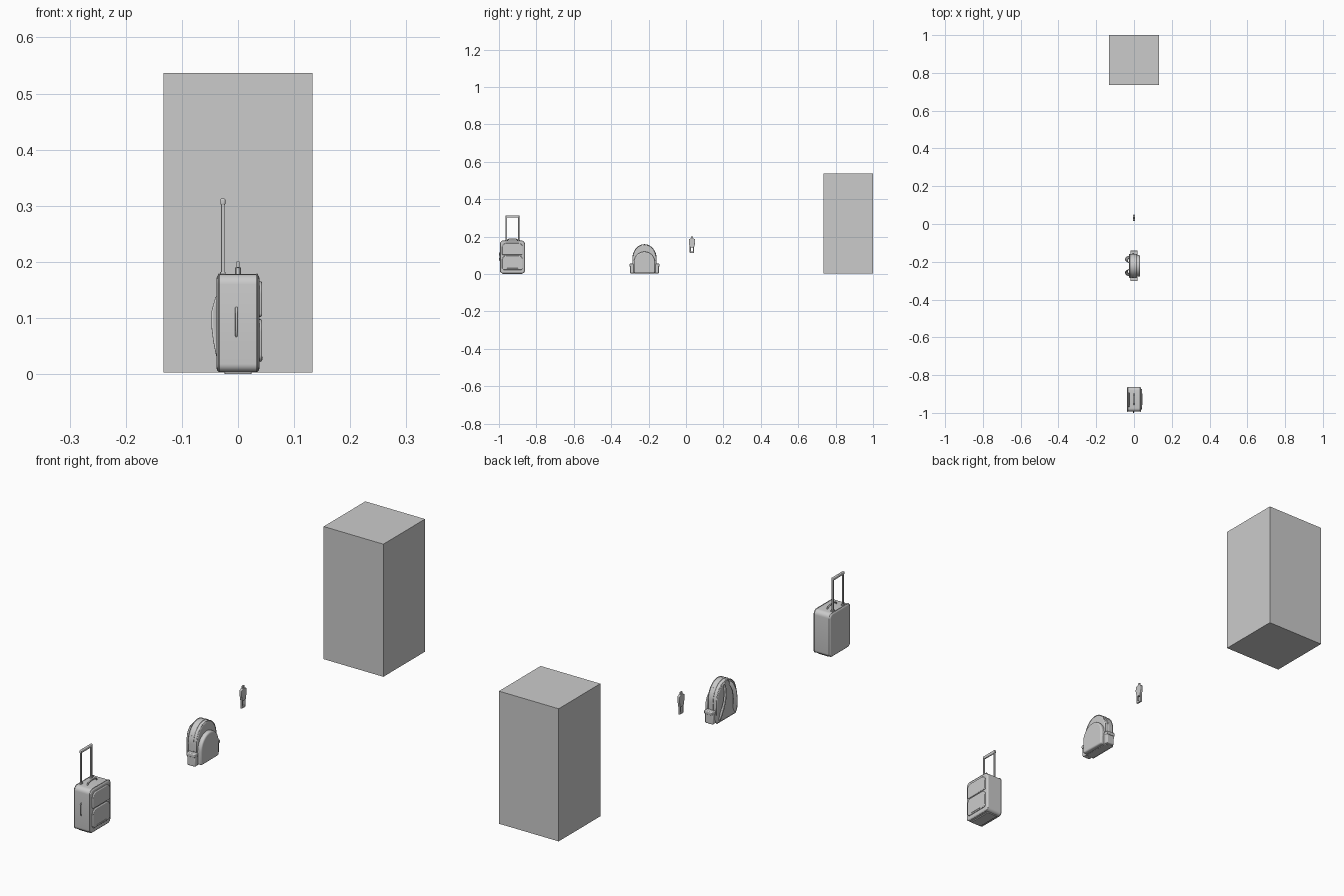
import bpy, bmesh, math
from mathutils import Vector

if "Cube" in bpy.data.objects:
    bpy.data.objects.remove(bpy.data.objects["Cube"])


def finish(name, bm, bevel=0.0, segments=3):
    bmesh.ops.recalc_face_normals(bm, faces=bm.faces)
    mesh = bpy.data.meshes.new(name)
    bm.to_mesh(mesh)
    bm.free()
    ob = bpy.data.objects.new(name, mesh)
    bpy.context.collection.objects.link(ob)
    if bevel:
        mod = ob.modifiers.new("Bevel", 'BEVEL')
        mod.width = bevel
        mod.segments = segments
        mod.limit_method = 'ANGLE'
        mod.angle_limit = math.radians(40)
        bpy.context.view_layer.objects.active = ob
        ob.select_set(True)
        bpy.ops.object.shade_smooth_by_angle(angle=math.radians(40))
        ob.select_set(False)
    return ob


def plate(name, profile, x0, x1, bevel=0.0, segments=3):
    """Extrude a (y, z) outline from x0 to x1."""
    bm = bmesh.new()
    face = bm.faces.new([bm.verts.new((x0, y, z)) for y, z in profile])
    ext = bmesh.ops.extrude_face_region(bm, geom=[face])
    verts = [v for v in ext['geom'] if isinstance(v, bmesh.types.BMVert)]
    bmesh.ops.translate(bm, vec=(x1 - x0, 0, 0), verts=verts)
    return finish(name, bm, bevel, segments)


def box(name, x, y, z, bevel=0.0):
    return plate(name, [(y[0], z[0]), (y[1], z[0]), (y[1], z[1]), (y[0], z[1])], x[0], x[1], bevel)


def rounded(y0, y1, z0, z1, r_low, r_top):
    """Rounded rectangle with separate lower and upper corner radii."""
    pts = []
    for cy, cz, r, start in ((y1 - r_low, z0 + r_low, r_low, -90), (y1 - r_top, z1 - r_top, r_top, 0),
                             (y0 + r_top, z1 - r_top, r_top, 90), (y0 + r_low, z0 + r_low, r_low, 180)):
        for i in range(7):
            a = math.radians(start + i * 15)
            pts.append((cy + r * math.cos(a), cz + r * math.sin(a)))
    return pts


def arch(cy, half, z0, spring, top):
    """Flat-bottomed outline with an elliptical top."""
    pts = [(cy - half * 0.97, z0), (cy + half * 0.97, z0)]
    for i in range(25):
        a = math.pi * i / 24
        pts.append((cy + half * math.cos(a), spring + (top - spring) * math.sin(a)))
    return pts


def tube(name, points, radius, cyclic=False, flat=None):
    """Round cord, or a flat (width, thickness) band along a path."""
    curve = bpy.data.curves.new(name, 'CURVE')
    curve.dimensions = '3D'
    curve.use_fill_caps = True
    sp = curve.splines.new('POLY')
    sp.points.add(len(points) - 1)
    for p, co in zip(sp.points, points):
        p.co = (*co, 1)
    sp.use_cyclic_u = cyclic
    sp.use_smooth = True
    if flat:
        curve.extrude, curve.bevel_depth = flat
    else:
        curve.bevel_depth = radius
    curve.bevel_resolution = 2
    ob = bpy.data.objects.new(name, curve)
    bpy.context.collection.objects.link(ob)
    return ob


# Large plain block
box("tall_block", (-0.133, 0.133), (0.735, 1.0), (0.003, 0.537))

# Suitcase body, base and front pockets
SY = -0.928
plate("suitcase_body", rounded(-0.993, -0.863, 0.004, 0.178, 0.014, 0.018), -0.038, 0.038, 0.006)
box("suitcase_base", (-0.024, 0.024), (-0.98, -0.876), (0.0, 0.006), 0.001)
plate("suitcase_upper_pocket", rounded(-0.983, -0.873, 0.102, 0.165, 0.006, 0.022), 0.036, 0.043, 0.003)
plate("suitcase_lower_pocket", rounded(-0.983, -0.873, 0.022, 0.098, 0.012, 0.022), 0.036, 0.043, 0.003)
box("suitcase_pocket_grip", (0.042, 0.0445), (-0.958, -0.898), (0.026, 0.031), 0.0008)
for x in (-0.034, 0.034):
    outline = rounded(-0.9935, -0.8625, 0.0045, 0.1785, 0.014, 0.018)
    tube("suitcase_piping", [(x, y, z) for y, z in outline], 0.0012, True)

# Trolley handle
for s in (-1, 1):
    y = SY + s * 0.0325
    box("trolley_rod", (-0.030, -0.024), (y - 0.004, y + 0.004), (0.17, 0.305), 0.001)
    box("trolley_socket", (-0.032, -0.022), (y - 0.007, y + 0.007), (0.176, 0.182), 0.001)
box("trolley_grip", (-0.0315, -0.0225), (SY - 0.037, SY + 0.037), (0.301, 0.313), 0.003)

# Carry handles on top and on one side
arc = [(-0.030, -0.002), (-0.025, 0.006), (-0.016, 0.0095), (0, 0.0105), (0.016, 0.0095), (0.025, 0.006), (0.030, -0.002)]
tube("suitcase_top_handle", [(0, SY + a, 0.178 + b) for a, b in arc], 0.0028)
tube("suitcase_side_handle", [(-0.003, -0.993 - b * 0.5, 0.093 + a * 0.85) for a, b in arc], 0.0022)

# Backpack shell, front compartment and seams
BY = -0.222
plate("backpack_body", arch(BY, 0.063, 0.003, 0.085, 0.158), -0.026, 0.016, 0.006)
plate("backpack_front_pocket", arch(BY, 0.057, 0.004, 0.06, 0.12), 0.010, 0.032, 0.006)
plate("backpack_zip_band", arch(BY, 0.0645, 0.003, 0.085, 0.1595), -0.010, 0.002, 0.001)
for x in (-0.024, 0.014):
    tube("backpack_piping", [(x, y, z) for y, z in arch(BY, 0.0625, 0.004, 0.085, 0.1575)], 0.0015, True)

# Backpack side pockets with flaps, straps and grab loop
for s in (-1, 1):
    ys = sorted((BY + s * 0.058, BY + s * 0.077))
    box("backpack_side_pocket", (-0.018, 0.018), ys, (0.003, 0.046), 0.004)
    ys = sorted((BY + s * 0.058, BY + s * 0.081))
    box("backpack_side_flap", (-0.019, 0.019), ys, (0.041, 0.055), 0.003)
    path = [(-0.025, 0.018, 0.142), (-0.034, 0.022, 0.132), (-0.040, 0.029, 0.11), (-0.040, 0.034, 0.085),
            (-0.037, 0.040, 0.06), (-0.032, 0.045, 0.035), (-0.025, 0.048, 0.015)]
    tube("shoulder_strap", [(x, BY + s * y, z) for x, y, z in path], 0, flat=(0.006, 0.0022))
tube("backpack_grab_loop", [(-0.025, BY + a * 0.5, 0.144 + b) for a, b in arc], 0.002)

# Hanging tag: tapered body, cap and open lower frame
TY = 0.032
plate("tag_body", [(TY - 0.011, 0.142), (TY + 0.011, 0.142), (TY + 0.017, 0.168), (TY + 0.016, 0.186),
                   (TY + 0.008, 0.191), (TY - 0.008, 0.191), (TY - 0.016, 0.186), (TY - 0.017, 0.168)],
      -0.005, 0.005, 0.002)
box("tag_cap", (-0.003, 0.003), (TY - 0.006, TY + 0.006), (0.188, 0.201), 0.0015)
for s in (-1, 1):
    box("tag_frame_side", (-0.004, 0.004), (TY + s * 0.009 - 0.003, TY + s * 0.009 + 0.003), (0.114, 0.148), 0.001)
box("tag_frame_bottom", (-0.004, 0.004), (TY - 0.012, TY + 0.012), (0.113, 0.121), 0.001)
